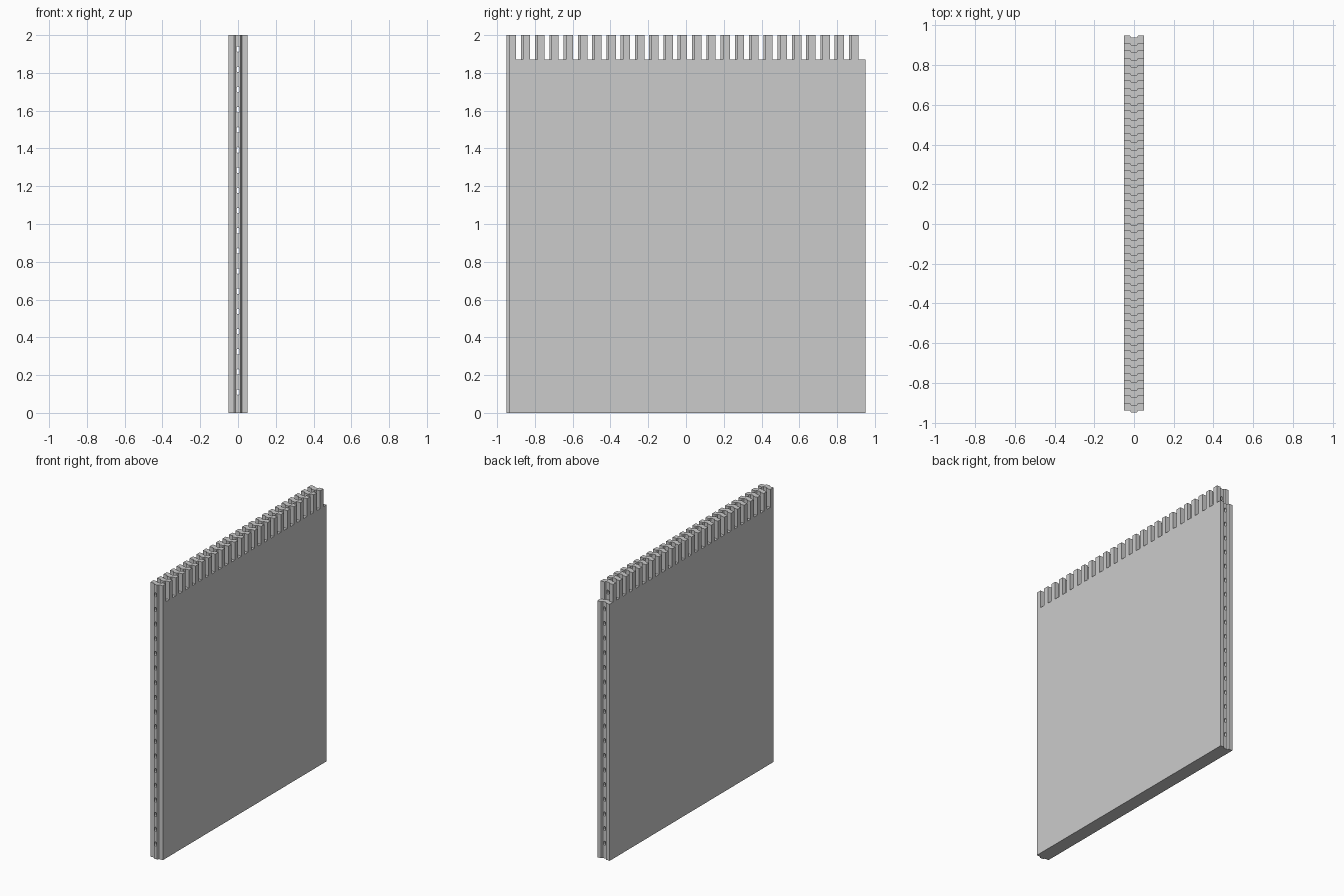
import bpy, bmesh, math

if "Cube" in bpy.data.objects:
    bpy.data.objects.remove(bpy.data.objects["Cube"])

HALF_X, BODY_H, TOP = 0.05, 1.87, 2.0
TONGUE = 0.012                    # depth of tongue and groove
Y0, Y1 = -0.95 + TONGUE, 0.95
TEETH = 25
PITCH = (Y1 - Y0) / TEETH


def edge_profile(y):
    """Stepped tongue line across the thickness at a given y."""
    return [(-HALF_X, y), (-0.02, y), (-0.014, y - TONGUE),
            (0.014, y - TONGUE), (0.02, y), (HALF_X, y)]


def add_prism(bm, outline, z0, z1):
    low = [bm.verts.new((x, y, z0)) for x, y in outline]
    high = [bm.verts.new((x, y, z1)) for x, y in outline]
    bm.faces.new(low[::-1])
    bm.faces.new(high)
    n = len(outline)
    for i in range(n):
        j = (i + 1) % n
        bm.faces.new((low[i], low[j], high[j], high[i]))


def strip(bm, ya, yb, z0, z1):
    add_prism(bm, edge_profile(ya) + edge_profile(yb)[::-1], z0, z1)


def finish(name, bm):
    bmesh.ops.recalc_face_normals(bm, faces=bm.faces)
    me = bpy.data.meshes.new(name)
    bm.to_mesh(me)
    bm.free()
    ob = bpy.data.objects.new(name, me)
    bpy.context.collection.objects.link(ob)
    return ob


# Panel body, tongue on the front edge and groove on the back edge
bm = bmesh.new()
strip(bm, Y0, Y1, 0, BODY_H)
body = finish("panel_body", bm)

# Taller strips standing above the body, alternating with gaps
bm = bmesh.new()
for i in range(TEETH):
    y = Y0 + i * PITCH
    strip(bm, y, y + PITCH / 2, BODY_H, TOP)
teeth = finish("top_teeth", bm)

# Long oval bores running through the full depth
bm = bmesh.new()
for k in range(18):
    zc = 0.11 + k * 0.1068
    rings = []
    for y in (-1.1, 1.1):
        ring = []
        for i in range(12):
            a = math.tau * (i + 0.5) / 12
            s = math.sin(a)
            ring.append(bm.verts.new((0.008 * math.cos(a), y,
                                      zc + 0.008 * s + math.copysign(0.007, s))))
        rings.append(ring)
    bm.faces.new(rings[0])
    bm.faces.new(rings[1][::-1])
    for i in range(12):
        j = (i + 1) % 12
        bm.faces.new((rings[0][i], rings[0][j], rings[1][j], rings[1][i]))
cutter = finish("bore_cutter", bm)
cutter.hide_render = True

for ob in (body, teeth):
    mod = ob.modifiers.new("bores", "BOOLEAN")
    mod.operation = "DIFFERENCE"
    mod.solver = "EXACT"
    mod.object = cutter
    bpy.context.view_layer.objects.active = ob
    bpy.ops.object.modifier_apply(modifier=mod.name)
bpy.data.objects.remove(cutter)
